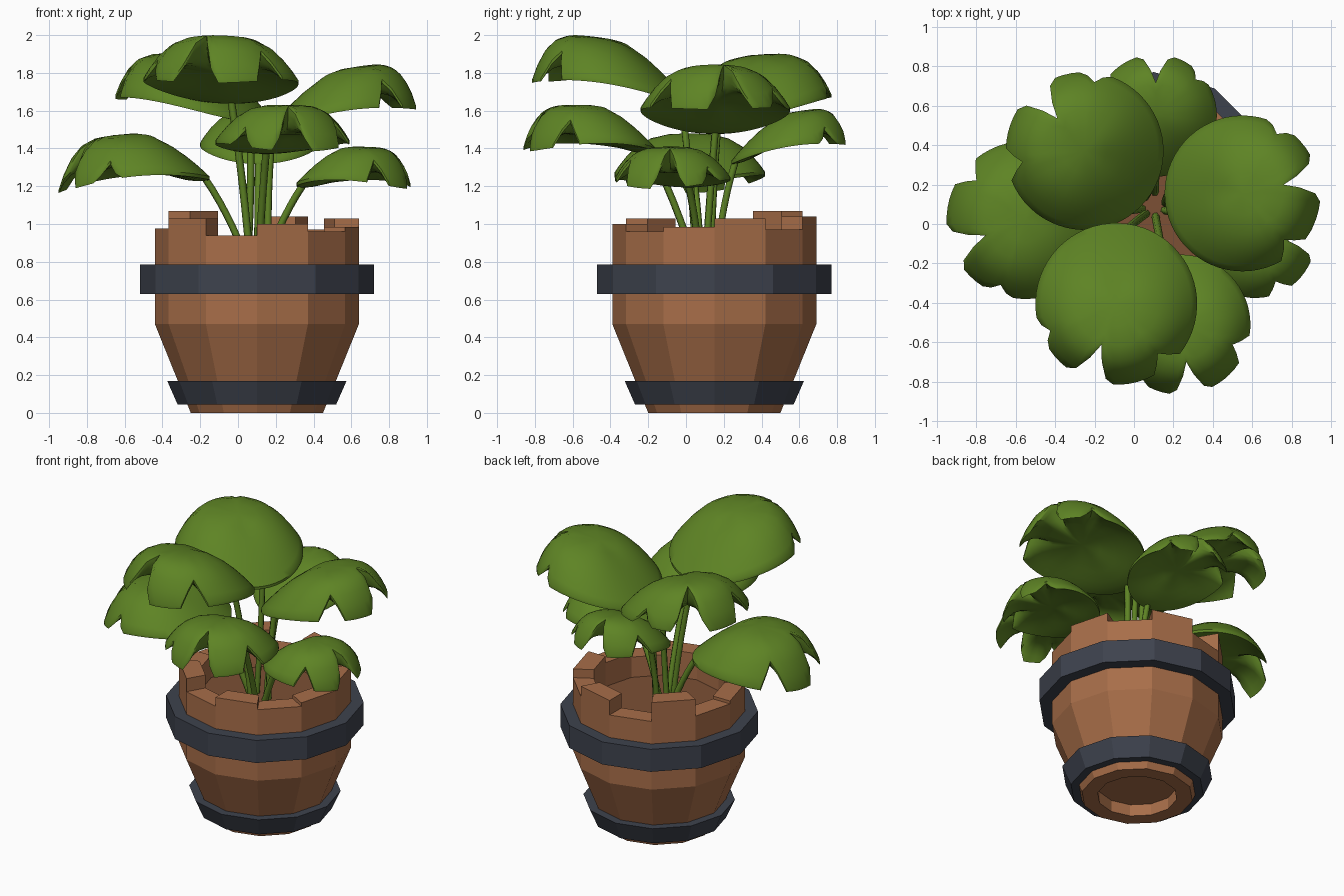
import bpy, bmesh, math
from mathutils import Vector

if "Cube" in bpy.data.objects:
    bpy.data.objects.remove(bpy.data.objects["Cube"])

CX, CY, SIDES = 0.10, 0.15, 12          # pot axis and side count


def material(name, rgb):
    m = bpy.data.materials.new(name)
    m.diffuse_color = (*rgb, 1)
    m.use_nodes = True
    m.node_tree.nodes["Principled BSDF"].inputs["Base Color"].default_value = m.diffuse_color
    return m


WOOD = material("wood", (0.39, 0.155, 0.066))
SOIL = material("soil", (0.20, 0.08, 0.035))
IRON = material("dark_iron", (0.048, 0.055, 0.075))
LEAF = material("leaf_green", (0.112, 0.23, 0.018))


def add_object(name, bm, mat):
    bmesh.ops.recalc_face_normals(bm, faces=bm.faces)
    me = bpy.data.meshes.new(name)
    bm.to_mesh(me)
    bm.free()
    me.materials.append(mat)
    ob = bpy.data.objects.new(name, me)
    bpy.context.collection.objects.link(ob)
    return ob


def select_only(ob):
    bpy.ops.object.select_all(action='DESELECT')
    bpy.context.view_layer.objects.active = ob
    ob.select_set(True)


def polar(r, k, z):
    a = 2 * math.pi * k / SIDES
    return (CX + r * math.cos(a), CY + r * math.sin(a), z)


def lathe(name, profile, mat, closed=False, cap_start=False):
    bm = bmesh.new()
    rings = [[bm.verts.new(polar(r, k, z)) for k in range(SIDES)] for r, z in profile]
    pairs = list(zip(rings, rings[1:])) + ([(rings[-1], rings[0])] if closed else [])
    for a, b in pairs:
        for k in range(SIDES):
            j = (k + 1) % SIDES
            bm.faces.new((a[k], a[j], b[j], b[k]))
    if cap_start:
        bm.faces.new(rings[0])
    return add_object(name, bm, mat)


# Barrel body with recessed foot
lathe("barrel_body", [(0.25, 0.08), (0.25, 0), (0.35, 0), (0.54, 0.47), (0.54, 0.94),
                      (0.41, 0.94), (0.41, 0.80)], WOOD, cap_start=True)

# Uneven stave ends, counter-clockwise from +x
heights = [1.03, 0.97, 1.04, 0.94, 1.07, 0.955, 0.975, 1.03, 0.94, 1.0, 0.96, 0.985]
bm = bmesh.new()
for k, h in enumerate(heights):
    if h <= 0.94:
        continue
    plan = [(0.41, k), (0.54, k), (0.54, k + 1), (0.41, k + 1)]
    low = [bm.verts.new(polar(r, a, 0.94)) for r, a in plan]
    top = [bm.verts.new(polar(r, a, h)) for r, a in plan]
    bm.faces.new(top)
    for i in range(4):
        j = (i + 1) % 4
        bm.faces.new((low[i], low[j], top[j], top[i]))
add_object("stave_ends", bm, WOOD)

# Soil disc
bm = bmesh.new()
bm.faces.new([bm.verts.new(polar(0.41, k, 0.82)) for k in range(SIDES)])
add_object("soil", bm, SOIL)

# Iron hoops
lathe("upper_hoop", [(0.53, 0.63), (0.62, 0.63), (0.62, 0.785), (0.53, 0.785)], IRON, closed=True)
lathe("lower_hoop", [(0.365, 0.045), (0.42, 0.045), (0.475, 0.17), (0.415, 0.17)], IRON, closed=True)

# Notches in a leaf: angle from the deepest one, half width, depth
NOTCHES = [(-48, 9, 0.12), (0, 14, 0.46), (60, 12, 0.2)]
FRACTIONS = [0.28, 0.52, 0.70, 0.83, 0.93, 1.0]
SEGS = 60


def make_leaf(name, x, y, radius, top, tilt, heading, notch, flip):
    h = math.radians(heading)
    c, s = math.cos(h), math.sin(h)

    # Gentle slope on the inner side, steep droop at the outer rim
    def place(u, v, dz=0.0):
        d = math.hypot(u, v)
        along = u / d if d else 0
        power = 3 + (2 if along > 0 else 1.4) * along
        drop = radius * (0.52 + 0.14 * along ** 2)
        z = top + tilt * u / radius - drop * (d / radius) ** power
        return Vector((x + u * c - v * s, y + u * s + v * c, z + dz))

    def cut(deg):
        r = radius
        for at, width, depth in NOTCHES:
            at = 6 * round((notch + flip * at - heading) / 6)
            gap = abs((deg - at + 180) % 360 - 180)
            r *= 1 - depth * max(0, 1 - gap / width)
        return r

    # Domed, notched blade with a flatter underside
    bm = bmesh.new()
    sheets = []
    for under in (0, 1):
        centre = bm.verts.new(place(0, 0, -under * (0.018 + 0.40 * radius)))
        rings = []
        for f in FRACTIONS:
            dz = -under * (0.018 + 0.40 * radius * (1 - f ** 3))
            ring = []
            for k in range(SEGS):
                a = 2 * math.pi * k / SEGS
                r = f * (radius * (1 - f) + f * cut(360 * k / SEGS))
                ring.append(bm.verts.new(place(r * math.cos(a), r * math.sin(a), dz)))
            rings.append(ring)
        for k in range(SEGS):
            j = (k + 1) % SEGS
            bm.faces.new((centre, rings[0][k], rings[0][j]))
            for a, b in zip(rings, rings[1:]):
                bm.faces.new((a[k], b[k], b[j], a[j]))
        sheets.append(rings[-1])
    for k in range(SEGS):
        j = (k + 1) % SEGS
        bm.faces.new((sheets[0][k], sheets[1][k], sheets[1][j], sheets[0][j]))
    select_only(add_object(name, bm, LEAF))
    bpy.ops.object.shade_smooth_by_angle(angle=math.radians(40))

    # Curved stem from the soil to the inner edge of the blade
    end = place(-0.93 * radius, 0, -0.03)
    out = Vector((end.x - CX, end.y - CY, 0)).normalized()
    start = Vector((CX, CY - 0.05, 0.81)) + out * 0.06
    bend = start.lerp(end, 0.5) - out * 0.02 + Vector((0, 0, 0.03))
    cu = bpy.data.curves.new(name + "_stem", 'CURVE')
    cu.dimensions = '3D'
    cu.bevel_depth, cu.bevel_resolution, cu.use_fill_caps = 0.02, 1, True
    sp = cu.splines.new('POLY')
    sp.points.add(6)
    for i, p in enumerate(sp.points):
        t = i / 6
        p.co = (*start.lerp(bend, t).lerp(bend.lerp(end, t), t), 1)
    cu.materials.append(LEAF)
    stem = bpy.data.objects.new(name + "_stem", cu)
    bpy.context.collection.objects.link(stem)
    select_only(stem)
    bpy.ops.object.convert(target='MESH')


# Leaves: x, y, radius, top, tilt, heading, deepest notch heading, mirroring
make_leaf("top_front_leaf", -0.09, -0.405, 0.41, 1.98, 0.055, -98, -110, 1)
make_leaf("top_back_left_leaf", -0.25, 0.37, 0.40, 1.88, 0.06, 148, 129, 1)
make_leaf("top_right_leaf", 0.55, 0.155, 0.395, 1.82, 0.065, 0, 13, -1)
make_leaf("low_left_leaf", -0.55, 0.02, 0.40, 1.48, -0.035, 183, 200, -1)
make_leaf("low_front_leaf", 0.235, -0.51, 0.355, 1.63, 0.005, -75, -80, 1)
make_leaf("low_right_leaf", 0.615, -0.07, 0.305, 1.41, -0.005, -17, -3, -1)
make_leaf("low_back_leaf", 0.11, 0.55, 0.31, 1.59, 0.05, 90, 89, 1)
